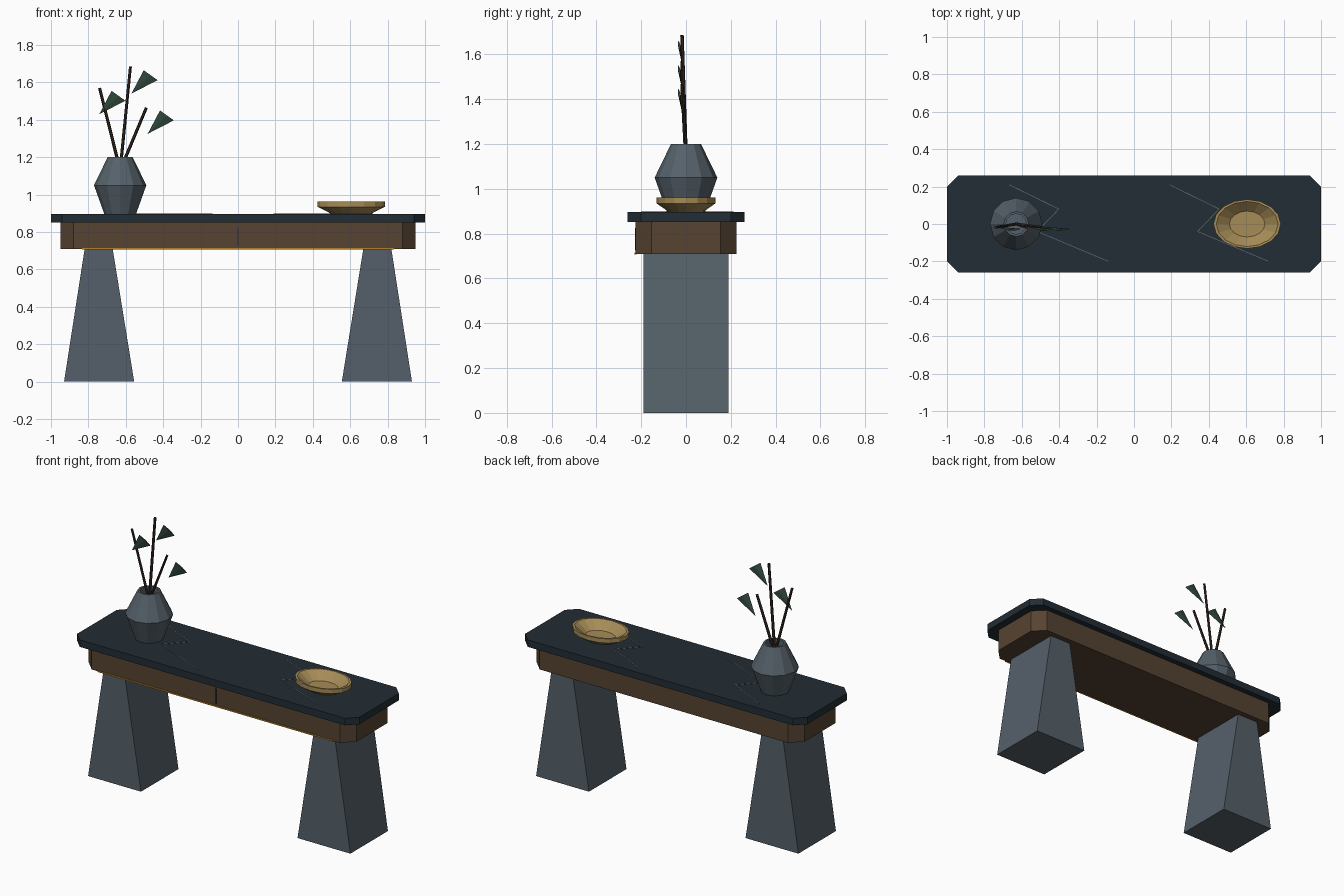
import bpy, bmesh, math
from mathutils import Vector

if "Cube" in bpy.data.objects:
    bpy.data.objects.remove(bpy.data.objects["Cube"], do_unlink=True)


def material(name, rgb):
    m = bpy.data.materials.new(name)
    m.use_nodes = True
    m.diffuse_color = (*rgb, 1)
    m.node_tree.nodes["Principled BSDF"].inputs["Base Color"].default_value = (*rgb, 1)
    return m


STONE = material("slate grey", (0.09, 0.118, 0.142))
NAVY = material("dark navy", (0.016, 0.026, 0.035))
WOOD = material("brown wood", (0.093, 0.057, 0.032))
GOLD = material("pale brass", (0.38, 0.26, 0.095))
TRIM = material("amber trim", (0.46, 0.22, 0.025))
TWIG = material("dark twig", (0.038, 0.023, 0.016))
LEAF = material("leaf green", (0.032, 0.07, 0.048))
INLAY = material("inlay grey", (0.11, 0.13, 0.15))


def build(name, bm, mat):
    bmesh.ops.recalc_face_normals(bm, faces=bm.faces)
    mesh = bpy.data.meshes.new(name)
    bm.to_mesh(mesh)
    bm.free()
    mesh.materials.append(mat)
    ob = bpy.data.objects.new(name, mesh)
    bpy.context.collection.objects.link(ob)
    return ob


def bridge(bm, a, b):
    n = len(a)
    for i in range(n):
        bm.faces.new((a[i], a[(i + 1) % n], b[(i + 1) % n], b[i]))


def loft(name, rings, mat):
    """Closed solid through a list of equal-length point rings."""
    bm = bmesh.new()
    loops = [[bm.verts.new(p) for p in ring] for ring in rings]
    for a, b in zip(loops, loops[1:]):
        bridge(bm, a, b)
    bm.faces.new(loops[0])
    bm.faces.new(loops[-1])
    return build(name, bm, mat)


def rect(x0, x1, y0, y1, z):
    return [(x0, y0, z), (x1, y0, z), (x1, y1, z), (x0, y1, z)]


def box(name, x0, x1, y0, y1, z0, z1, mat):
    return loft(name, [rect(x0, x1, y0, y1, z0), rect(x0, x1, y0, y1, z1)], mat)


def octagon(hx, hy, cut, z):
    corner = [(hx, hy - cut), (hx - cut, hy)]
    pts = corner + [(-x, y) for x, y in reversed(corner)]
    pts += [(-x, -y) for x, y in pts]
    return [(x, y, z) for x, y in pts]


def lathe(name, cx, profile, sides, squash, mat):
    turns = [2 * math.pi * i / sides for i in range(sides)]
    return loft(name, [[(cx + r * math.cos(t), squash * r * math.sin(t), z)
                        for t in turns] for r, z in profile], mat)


# Table top and apron with clipped corners
loft("table_top", [octagon(1, 0.26, 0.06, z) for z in (0.852, 0.897)], NAVY)
loft("apron", [octagon(0.95, 0.225, 0.07, z) for z in (0.71, 0.852)], WOOD)

# Drawer seam and lower trim on the front
box("drawer_seam", -0.004, 0.004, -0.228, -0.222, 0.725, 0.825, NAVY)
box("front_trim", -0.835, 0.835, -0.229, -0.222, 0.707, 0.716, TRIM)

# Tapered pedestal legs
for side, s in (("left", 1), ("right", -1)):
    loft(side + "_leg", [rect(s * 0.555, s * 0.93, -0.19, 0.19, 0),
                         rect(s * 0.67, s * 0.82, -0.19, 0.19, 0.71)], STONE)

# Zigzag inlay lines in the top
zigzag = [Vector(p) for p in ((0.19, 0.21), (0.455, 0.08), (0.34, -0.04), (0.72, -0.2))]
for side, shift in (("left", 0), ("right", -0.857)):
    for i, (a, b) in enumerate(zip(zigzag, zigzag[1:])):
        d = (b - a).normalized() * 0.002
        n = Vector((-d.y, d.x))
        outline = [a + n, b + n, b - n, a - n]
        loft(f"{side}_inlay_{i + 1}", [[(p.x + shift, p.y, z) for p in outline]
                                       for z in (0.895, 0.8985)], INLAY)

# Faceted vase, open at the top
VX = -0.63
lathe("vase", VX, [(0.085, 0.897), (0.14, 1.05), (0.067, 1.2), (0.055, 1.2),
                   (0.055, 1.13)], 12, 1, STONE)

# Oval bowl
lathe("bowl", 0.605, [(0.105, 0.897), (0.18, 0.935), (0.18, 0.962), (0.165, 0.962),
                      (0.095, 0.912)], 16, 0.73, GOLD)

# Twigs fanning out of the vase
root = Vector((VX, 0, 1.13))
for i, (x, z) in enumerate(((-0.74, 1.57), (-0.575, 1.685), (-0.49, 1.465))):
    axis = Vector((x, -0.018, z)) - root
    bm = bmesh.new()
    bmesh.ops.create_cone(bm, cap_ends=True, segments=6, radius1=0.009,
                          radius2=0.008, depth=axis.length)
    ob = build(f"twig_{i + 1}", bm, TWIG)
    ob.location = root + axis / 2
    ob.rotation_euler = axis.to_track_quat("Z", "Y").to_euler()

# Flat pointed leaves
for i, (x, z) in enumerate(((-0.57, 1.54), (-0.742, 1.43), (-0.483, 1.325))):
    tip = Vector((x, -0.014, z))
    upper = tip + Vector((0.066, -0.02, 0.125))
    outer = tip + Vector((0.14, -0.012, 0.072))
    mid = (upper + outer) / 2
    bulge = Vector((0, 0.006, 0))
    bm = bmesh.new()
    base = [bm.verts.new(p) for p in (upper, mid - bulge, outer, mid + bulge)]
    apex = bm.verts.new(tip)
    bm.faces.new(base)
    for j in range(4):
        bm.faces.new((base[j], base[(j + 1) % 4], apex))
    build(f"leaf_{i + 1}", bm, LEAF)
